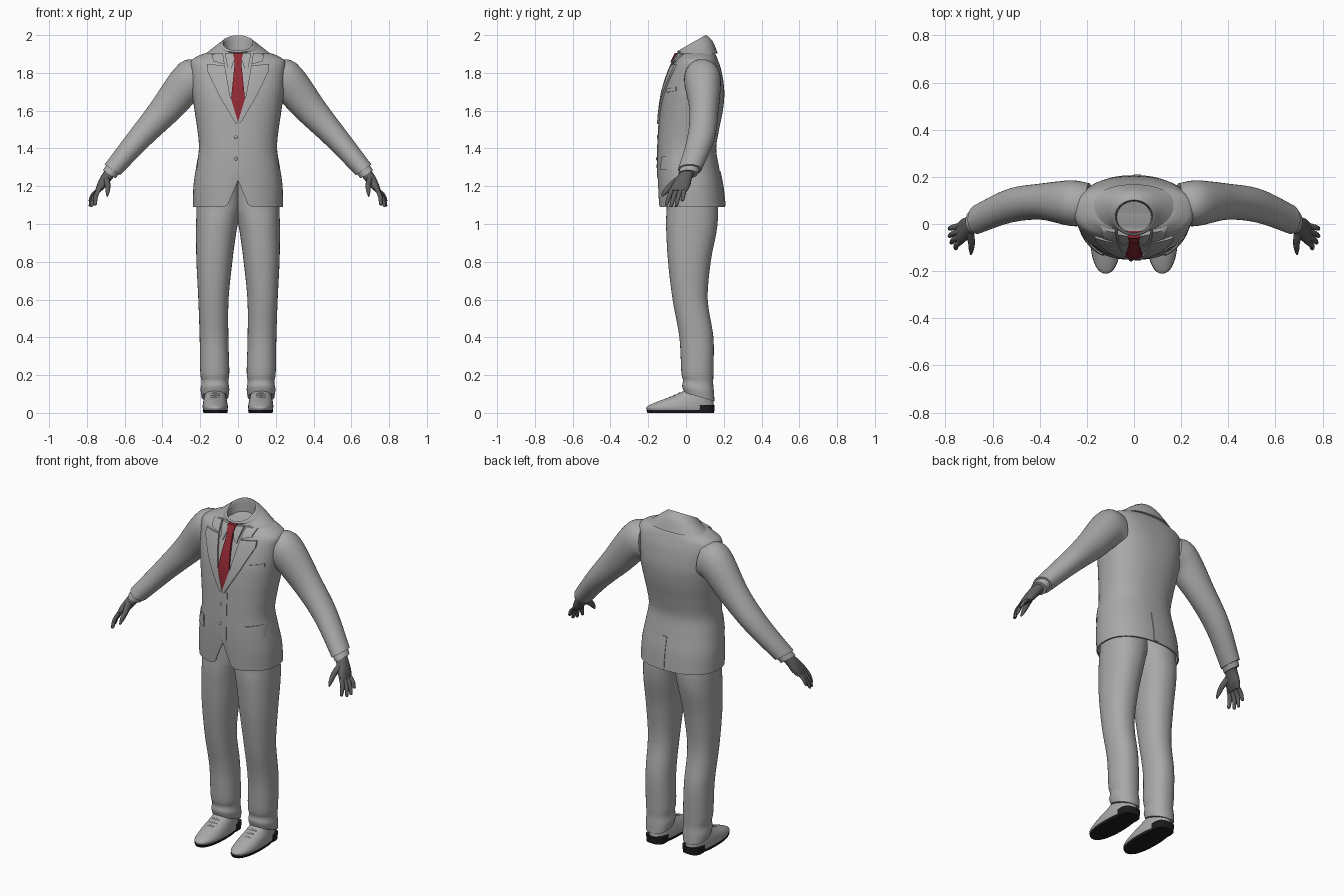
import bpy, bmesh, math
from mathutils import Vector

if "Cube" in bpy.data.objects:
    bpy.data.objects.remove(bpy.data.objects["Cube"])


def material(name, rgb):
    m = bpy.data.materials.new(name)
    m.diffuse_color = (*rgb, 1)
    m.use_nodes = True
    m.node_tree.nodes["Principled BSDF"].inputs["Base Color"].default_value = m.diffuse_color
    return m


GREY = material("suit grey", (0.40, 0.40, 0.40))
DARK = material("glove grey", (0.115, 0.115, 0.115))
RED = material("tie red", (0.29, 0.022, 0.034))
BLACK = material("sole black", (0.012, 0.012, 0.012))


def finish(name, bm, mat, mirror=False):
    bmesh.ops.recalc_face_normals(bm, faces=bm.faces[:])
    me = bpy.data.meshes.new(name)
    bm.to_mesh(me)
    bm.free()
    me.materials.append(mat)
    ob = bpy.data.objects.new(name, me)
    bpy.context.collection.objects.link(ob)
    if mirror:
        ob.modifiers.new("mirror", 'MIRROR')
    return ob


def smooth(st, k):
    """Catmull-Rom interpolation of station tuples."""
    out = []
    for i in range(len(st) - 1):
        p0, p1, p2, p3 = st[max(i - 1, 0)], st[i], st[i + 1], st[min(i + 2, len(st) - 1)]
        for s in range(k):
            t = s / k
            out.append(tuple(0.5 * (2 * b + (c - a) * t + (2 * a - 5 * b + 4 * c - d) * t * t
                                    + (3 * b - a - 3 * c + d) * t ** 3)
                             for a, b, c, d in zip(p0, p1, p2, p3)))
    return out + [st[-1]]


def loft(name, st, mat, mirror=False, seg=40, k=5, bottom=True):
    """Stations: x, y, z, radius across, radius in y, roundness, lean in degrees, tilt."""
    st = [tuple(s) + (2.2, 0, 0)[len(s) - 5:] for s in st]
    bm = bmesh.new()
    rings = []
    for x, y, z, ru, rv, n, a, tilt in smooth(st, k):
        u = Vector((math.cos(math.radians(a)), 0, math.sin(math.radians(a))))
        v = Vector((0, 1, tilt))
        ring = []
        for j in range(seg):
            c, s = math.cos(2 * math.pi * j / seg), math.sin(2 * math.pi * j / seg)
            c, s = (math.copysign(abs(q) ** (2 / n), q) for q in (c, s))
            ring.append(bm.verts.new(Vector((x, y, z)) + u * ru * c + v * rv * s))
        rings.append(ring)
    for r, q in zip(rings, rings[1:]):
        for j in range(seg):
            bm.faces.new((r[j], r[(j + 1) % seg], q[(j + 1) % seg], q[j]))
    if bottom:
        bm.faces.new(rings[0][::-1])
    bm.faces.new(rings[-1])
    return finish(name, bm, mat, mirror)


# Jacket body: z, half width, front y, back y, roundness
BODY = [(1.09, .238, -.145, .207, 2.3), (1.2, .236, -.15, .195, 2.3), (1.3, .222, -.152, .175, 2.3),
        (1.4, .207, -.15, .16, 2.3), (1.5, .215, -.145, .175, 2.3), (1.6, .23, -.138, .195, 2.3),
        (1.7, .243, -.122, .203, 2.4), (1.8, .25, -.09, .19, 2.5), (1.86, .25, -.062, .172, 2.5),
        (1.89, .21, -.04, .16, 2.4), (1.905, .17, -.03, .153, 2.3)]
jacket = loft("jacket_body", [(0, (f + b) / 2, z, w, (b - f) / 2, n) for z, w, f, b, n in BODY],
              GREY, seg=72, k=6, bottom=False)
for v in jacket.data.vertices:          # cutaway front hem
    if v.co.y < 0 and v.co.z < 1.3:
        v.co.z += 0.14 * math.exp(-(v.co.x / 0.035) ** 2) * (1.3 - v.co.z) / 0.21
hem = jacket.modifiers.new("cloth", 'SOLIDIFY')
hem.thickness = 0.008
DENSE = smooth(BODY, 6)


def surf(x, z, side):
    """y of the jacket surface, side -1 front or 1 back."""
    z = min(max(z, DENSE[0][0]), DENSE[-1][0])
    for a, b in zip(DENSE, DENSE[1:]):
        if z <= b[0]:
            t = (z - a[0]) / (b[0] - a[0])
            _, w, f, k, n = (p + (q - p) * t for p, q in zip(a, b))
            break
    r = max(0, 1 - abs(x / w) ** n) ** (1 / n)
    return (f + k) / 2 + side * r * (k - f) / 2


def patch(name, rows, mat, off=.008, off2=None, mirror=False, side=-1, cols=10, sub=5):
    """Thin cloth plate lying on the jacket; rows: x, z of one end and x, z of the other."""
    off2 = off if off2 is None else off2
    pts = []
    for a, b in zip(rows, rows[1:]):
        pts += [tuple(p + (q - p) * s / sub for p, q in zip(a, b)) for s in range(sub)]
    pts.append(rows[-1])
    bm = bmesh.new()
    grids = []
    for inner in (0, 1):
        g = []
        for i, (xa, za, xb, zb) in enumerate(pts):
            o = off + (off2 - off) * i / (len(pts) - 1)
            row = []
            for j in range(cols + 1):
                x, z = xa + (xb - xa) * j / cols, za + (zb - za) * j / cols
                y = surf(x, z, side) + side * (-.004 if inner else o)
                row.append(bm.verts.new((x, y, z)))
            g.append(row)
        for r, q in zip(g, g[1:]):
            for j in range(cols):
                bm.faces.new((r[j], r[j + 1], q[j + 1], q[j]))
        grids.append(g)

    def rim(g):
        return (g[0] + [r[-1] for r in g[1:]] + g[-1][-2::-1] + [r[0] for r in g[-2:0:-1]])
    A, B = rim(grids[0]), rim(grids[1])
    for i in range(len(A)):
        bm.faces.new((A[i - 1], A[i], B[i], B[i - 1]))
    return finish(name, bm, mat, mirror)


def blob(name, loc, size, mat, mirror=False):
    bm = bmesh.new()
    bmesh.ops.create_uvsphere(bm, u_segments=16, v_segments=8, radius=1)
    for v in bm.verts:
        v.co = Vector(p * s for p, s in zip(v.co, size)) + Vector(loc)
    return finish(name, bm, mat, mirror)


# Collar around the open neck
loft("collar", [(0, .06, 1.892, .185, .108, 2.2, 0, .1), (0, .052, 1.935, .122, .09, 2.1, 0, .35),
                (0, .035, 1.95, .096, .083, 2, 0, .5), (0, .03, 1.956, .086, .076, 2, 0, .55),
                (0, .03, 1.953, .077, .069, 2, 0, .55), (0, .03, 1.90, .073, .066, 2, 0, .3)],
     GREY, seg=48, k=4)
# Lapels, collar leaves and shirt collar
patch("lapel", [(.07, 1.838, .165, 1.848), (.064, 1.8, .165, 1.815), (.042, 1.68, .1, 1.68),
                (.0, 1.54, .012, 1.53)], GREY, .01, mirror=True)
patch("collar_leaf", [(.08, 1.905, .14, 1.9), (.071, 1.845, .13, 1.862)], GREY, .014, .011, mirror=True)
patch("shirt_collar", [(.008, 1.9, .07, 1.905), (.04, 1.81, .052, 1.815)], GREY, .02, .006, mirror=True)
# Tie
patch("tie_knot", [(-.026, 1.905, .026, 1.905), (-.018, 1.855, .018, 1.855)], RED, .03, .018)
patch("tie_blade", [(-.017, 1.858, .017, 1.858), (-.037, 1.66, .037, 1.66), (-.002, 1.54, .002, 1.54)],
      RED, .012, .007)
# Pockets, front edge, back vent and buttons
patch("pocket_flap", [(.135, 1.355, .212, 1.36), (.13, 1.288, .215, 1.285)], GREY, .007, mirror=True)
patch("breast_pocket", [(.145, 1.715, .215, 1.725), (.145, 1.695, .215, 1.705)], GREY, .005)
patch("front_edge", [(.0, 1.535, .03, 1.535), (.004, 1.25, .03, 1.25)], GREY, .003)
patch("back_vent", [(0, 1.28, .03, 1.28), (0, 1.095, .03, 1.095)], GREY, .004, side=1)
for z in (1.46, 1.345):
    blob("button", (-.012, surf(0, z, -1) - .003, z), (.009, .004, .009), GREY)

# Sleeves and shirt cuffs
loft("sleeve", [(.19, .085, 1.765, .105, .088, 2.1, 82), (.265, .088, 1.752, .108, .097, 2.1, 66),
                (.39, .095, 1.60, .083, .077, 2, 42), (.525, .078, 1.45, .064, .072, 2, 40),
                (.665, .02, 1.287, .05, .062, 2, 35)], GREY, True)
loft("shirt_cuff", [(.65, .025, 1.305, .042, .054, 2, 35), (.682, .01, 1.264, .04, .05, 2, 33)],
     GREY, True, k=2)
# Hands with fingers and thumb
loft("palm", [(.67, .012, 1.28, .03, .036, 2, 30), (.697, -.008, 1.245, .029, .04, 2.2, 28),
              (.722, -.026, 1.205, .024, .049, 2.4, 25), (.742, -.038, 1.175, .014, .045, 2.4, 20)],
     DARK, True, seg=24)
for name, y, tip in (("index_finger", -.072, (.757, -.105, 1.098)), ("middle_finger", -.05, (.776, -.08, 1.09)),
                     ("ring_finger", -.028, (.784, -.052, 1.093)), ("little_finger", -.007, (.784, -.02, 1.12))):
    b = Vector((.732, y, 1.19))
    t = Vector(tip)
    m = b.lerp(t, .5) + Vector((.008, 0, .004))
    loft(name, [(*b, .013, .0135, 2), (*m, .012, .012, 2), (*t.lerp(m, .15), .009, .009, 2),
                (*t, .003, .003, 2)], DARK, True, seg=12, k=4)
loft("thumb", [(.70, -.025, 1.238, .02, .018, 2, 0, -1), (.69, -.075, 1.205, .015, .013, 2, 0, -1),
               (.69, -.108, 1.172, .011, .01, 2, 0, -1), (.692, -.128, 1.148, .004, .004, 2, 0, -1)],
     DARK, True, seg=12, k=4)

# Trouser legs
loft("trouser_leg", [(.122, .07, .085, .071, .081, 2.2, 0, -.3), (.122, .064, .125, .076, .084, 2.2, 0, -.2),
                     (.122, .064, .165, .071, .08, 2.2, 0, -.1), (.123, .06, .22, .077, .085),
                     (.127, .055, .4, .076, .09), (.13, .022, .6, .08, .093), (.125, .018, .8, .095, .113),
                     (.116, .028, .95, .106, .132), (.108, .032, 1.03, .113, .137),
                     (.1, .033, 1.1, .118, .135), (.098, .025, 1.27, .106, .13)], GREY, True, seg=48)
# Shoes, soles, heels and laces
loft("shoe", [(.12, -.028, .012, .063, .175, 2.3), (.12, -.03, .032, .067, .178, 2.2),
              (.121, -.003, .06, .063, .148, 2.2), (.121, .03, .085, .057, .112, 2.2),
              (.122, .062, .115, .05, .075, 2.2)], GREY, True)
loft("sole", [(.12, -.03, 0, .063, .174, 2.3), (.12, -.03, .014, .067, .18, 2.3)], BLACK, True, k=1)
loft("heel", [(.12, .094, 0, .056, .055, 2.8), (.12, .095, .042, .059, .057, 2.8)], BLACK, True, k=1)
for i in range(3):
    blob("lace", (.121, -.085 + .025 * i, .079 + .011 * i), (.026, .006, .007), GREY, True)

# Apply modifiers and smooth the cloth
bpy.ops.object.select_all(action='SELECT')
bpy.context.view_layer.objects.active = jacket
bpy.ops.object.convert(target='MESH')
bpy.ops.object.shade_smooth_by_angle(angle=math.radians(40))
